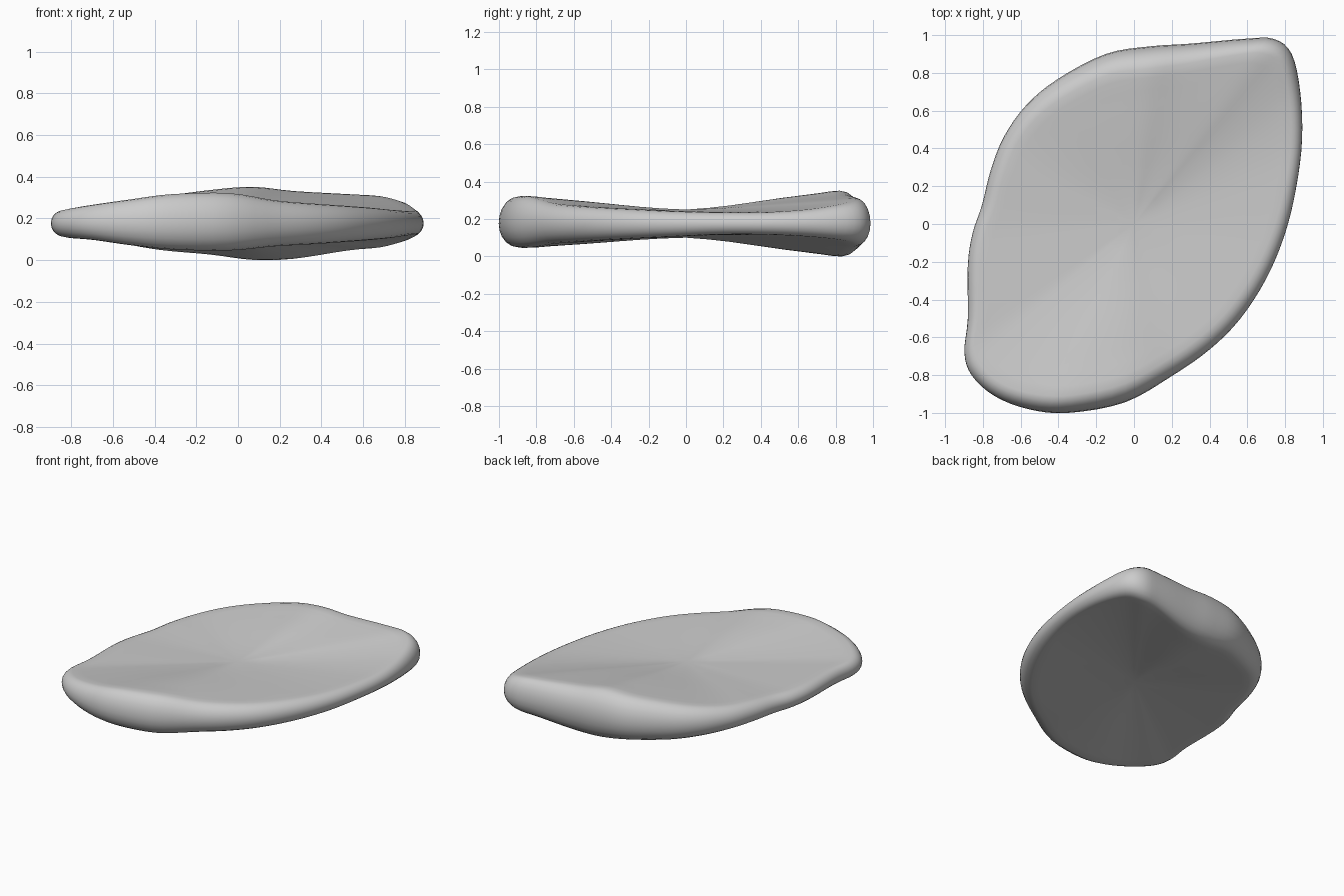
import bpy, bmesh, math

if "Cube" in bpy.data.objects:
    bpy.data.objects.remove(bpy.data.objects["Cube"])

MID = 0.18
# rim stations, counter-clockwise: x, y, top of rim, bottom of rim
rim = [
    (-0.35, -1.00, .32, .055), (-0.05, -0.945, .325, .05), (0.20, -0.805, .29, .07),
    (0.40, -0.665, .275, .08), (0.56, -0.505, .265, .09), (0.70, -0.29, .255, .10),
    (0.80, -0.05, .245, .11), (0.86, 0.20, .24, .12), (0.89, 0.45, .24, .12),
    (0.88, 0.70, .255, .11), (0.835, 0.90, .285, .09), (0.74, 0.98, .31, .065),
    (0.58, 0.98, .32, .05), (0.30, 0.955, .335, .01), (0.08, 0.94, .355, .005),
    (-0.15, 0.90, .34, .03), (-0.40, 0.77, .31, .05), (-0.57, 0.63, .285, .075),
    (-0.69, 0.46, .265, .095), (-0.76, 0.28, .255, .105), (-0.805, 0.10, .245, .11),
    (-0.855, -0.05, .24, .115), (-0.88, -0.22, .24, .12), (-0.88, -0.50, .24, .12),
    (-0.898, -0.68, .24, .12), (-0.86, -0.80, .25, .11), (-0.74, -0.91, .27, .10),
    (-0.56, -0.98, .295, .075)]
CENTRE_TOP, CENTRE_BOTTOM = 0.25, 0.107


def catmull(p0, p1, p2, p3, t):
    return [0.5 * (2 * b + (c - a) * t + (2 * a - 5 * b + 4 * c - d) * t * t
                   + (3 * b - a - 3 * c + d) * t ** 3)
            for a, b, c, d in zip(p0, p1, p2, p3)]


n = len(rim)
outline = [catmull(rim[i - 1], rim[i], rim[(i + 1) % n], rim[(i + 2) % n], k / 4)
           for i in range(n) for k in range(4)]

bm = bmesh.new()


def ring(side, angle=None, blend=None):
    """Ring on the rounded edge (angle) or on the dished face (blend 0..1)."""
    verts = []
    for x, y, top, bottom in outline:
        r = math.hypot(x, y)
        edge = (top if side > 0 else bottom) - MID
        inset = 0.04 + 0.45 * (top - bottom) / 2
        if blend is None:
            s = 1 - inset * (1 - math.cos(angle)) / r
            z = edge * math.sin(angle)
        else:
            s = (1 - inset / r) * (1 - blend)
            centre = (CENTRE_TOP if side > 0 else CENTRE_BOTTOM) - MID
            smooth = blend * blend * (3 - 2 * blend)
            w = 0.5 * smooth + 0.5 * blend
            z = edge + (centre - edge) * w
        verts.append(bm.verts.new((x * s, y * s, MID + z)))
    return verts


# stack rings from the middle of the underside, round the edge, to the top
angles = [math.radians(a) for a in (18, 36, 54, 72)]
blends = (0, .06, .14, .24, .36, .48, .6, .72, .85)
rings = [ring(-1, blend=b) for b in reversed(blends)]
rings += [ring(-1, angle=a) for a in reversed(angles)]
rings += [ring(1, angle=0)]
rings += [ring(1, angle=a) for a in angles]
rings += [ring(1, blend=b) for b in blends]

m = len(outline)
for a, b in zip(rings, rings[1:]):
    for i in range(m):
        j = (i + 1) % m
        bm.faces.new((a[i], a[j], b[j], b[i]))
low = bm.verts.new((0, 0, CENTRE_BOTTOM))
high = bm.verts.new((0, 0, CENTRE_TOP))
for i in range(m):
    j = (i + 1) % m
    bm.faces.new((low, rings[0][j], rings[0][i]))
    bm.faces.new((high, rings[-1][i], rings[-1][j]))
bmesh.ops.recalc_face_normals(bm, faces=bm.faces)

# even out the two faces, leaving the rounded edge as it is
inner = [v for r in rings[:7] + rings[-7:] for v in r] + [low, high]
for _ in range(6):
    bmesh.ops.smooth_vert(bm, verts=inner, factor=0.5, use_axis_z=True)

# rest the lowest point on the ground
drop = min(v.co.z for v in bm.verts)
for v in bm.verts:
    v.co.z -= drop
for f in bm.faces:
    f.smooth = True

mesh = bpy.data.meshes.new("slab")
bm.to_mesh(mesh)
bm.free()
slab = bpy.data.objects.new("slab", mesh)
bpy.context.collection.objects.link(slab)
